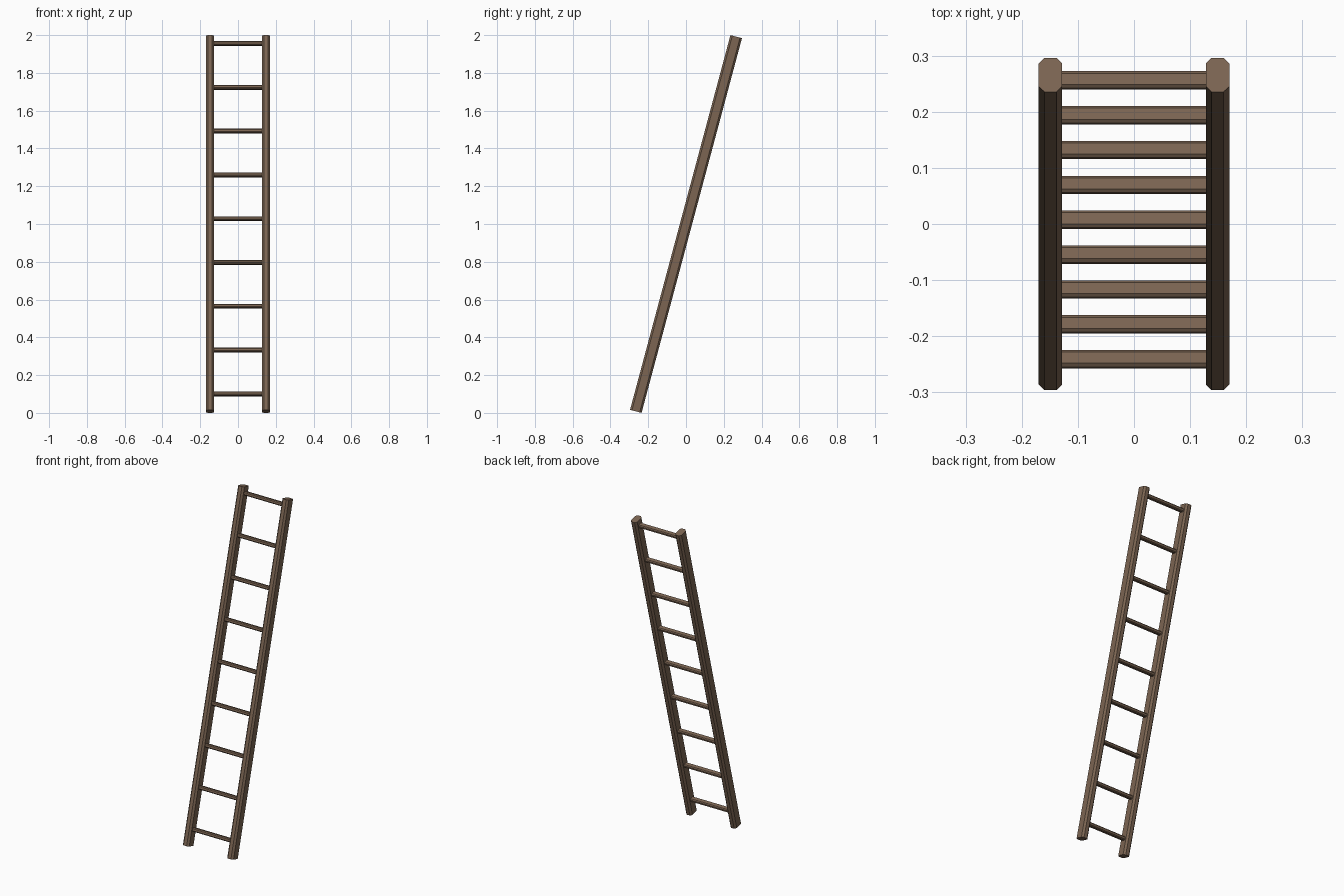
import bpy, bmesh, math
from mathutils import Matrix

if "Cube" in bpy.data.objects:
    bpy.data.objects.remove(bpy.data.objects["Cube"])

wood = bpy.data.materials.new("brown_wood")
wood.diffuse_color = (0.20, 0.13, 0.085, 1)
wood.use_nodes = True
wood.node_tree.nodes["Principled BSDF"].inputs["Base Color"].default_value = wood.diffuse_color

# Lean of the whole ladder about its middle
LEAN = Matrix.Translation((0, 0, 1)) @ Matrix.Rotation(math.radians(-15), 4, 'X')


def chamfered_bar(name, w, d, c, length, place):
    """Flat-ended bar along local z with a chamfered rectangular section."""
    a, b = w / 2, d / 2
    section = [(a, -b + c), (a, b - c), (a - c, b), (-a + c, b),
               (-a, b - c), (-a, -b + c), (-a + c, -b), (a - c, -b)]
    bm = bmesh.new()
    base = bm.faces.new([bm.verts.new((x, y, -length / 2)) for x, y in section])
    top = bmesh.ops.extrude_face_region(bm, geom=[base], use_keep_orig=True)
    bmesh.ops.translate(bm, vec=(0, 0, length),
                        verts=[v for v in top["geom"] if isinstance(v, bmesh.types.BMVert)])
    bmesh.ops.recalc_face_normals(bm, faces=bm.faces)
    me = bpy.data.meshes.new(name)
    bm.to_mesh(me)
    bm.free()
    me.materials.append(wood)
    ob = bpy.data.objects.new(name, me)
    ob.matrix_world = LEAN @ place
    bpy.context.collection.objects.link(ob)
    return ob


# Side rails
for side, x in (("left", -0.149), ("right", 0.149)):
    chamfered_bar(side + "_rail", 0.042, 0.063, 0.0105, 2.0537,
                  Matrix.Translation((x, 0, 0)))

# Nine evenly spaced rungs, let into the rails
STEP = 0.2318 / math.cos(math.radians(15))
for i in range(9):
    chamfered_bar(f"rung_{i + 1}", 0.021, 0.031, 0.00525, 0.28,
                  Matrix.Translation((0, 0, 0.029 + (i - 4) * STEP))
                  @ Matrix.Rotation(math.radians(90), 4, 'Y'))
